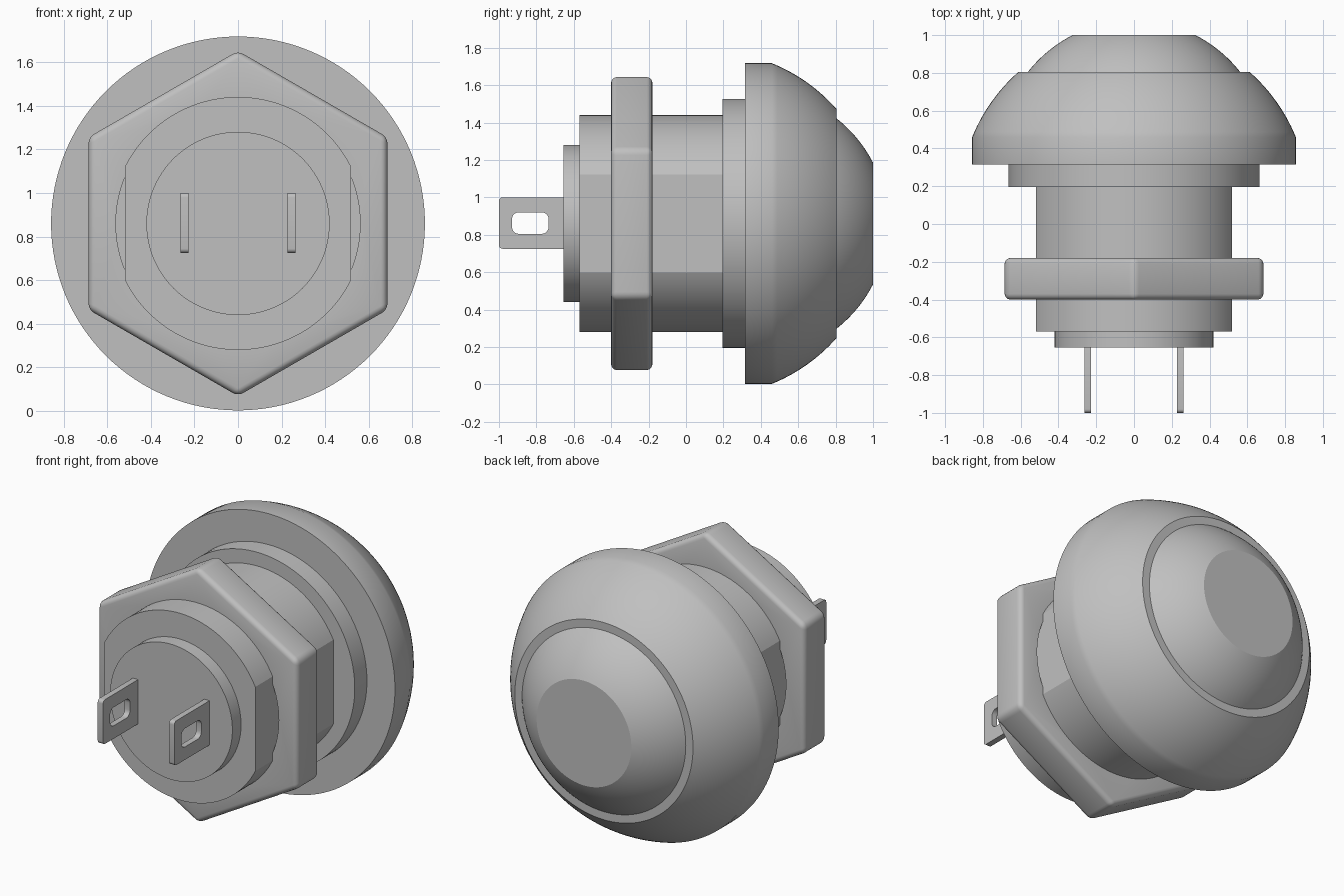
import bpy, bmesh
from math import sin, cos, pi, sqrt, acos, radians
from mathutils import Vector, Matrix

AXIS_Z = 0.86
SEGMENTS = 128

if "Cube" in bpy.data.objects:
    bpy.data.objects.remove(bpy.data.objects["Cube"], do_unlink=True)

grey = bpy.data.materials.new("plain grey")
grey.use_nodes = True
COLOUR = (0.527, 0.527, 0.527, 1)
grey.diffuse_color = COLOUR
grey.node_tree.nodes["Principled BSDF"].inputs["Base Color"].default_value = COLOUR


def finish(name, bm):
    bmesh.ops.remove_doubles(bm, verts=bm.verts, dist=1e-5)
    bmesh.ops.recalc_face_normals(bm, faces=bm.faces)
    mesh = bpy.data.meshes.new(name)
    bm.to_mesh(mesh)
    bm.free()
    mesh.materials.append(grey)
    obj = bpy.data.objects.new(name, mesh)
    bpy.context.collection.objects.link(obj)
    return obj


def lathe(name, profile):
    """Turn a closed (radius, y) profile around the long axis."""
    bm = bmesh.new()
    verts = [bm.verts.new((r, y, AXIS_Z)) for r, y in profile]
    edges = [bm.edges.new(pair) for pair in zip(verts, verts[1:])]
    bmesh.ops.spin(bm, geom=verts + edges, cent=(0, 0, AXIS_Z), axis=(0, 1, 0),
                   angle=2 * pi, steps=SEGMENTS, use_merge=True)
    return finish(name, bm)


def prism(name, points, depth, bevel=0):
    """Extrude a flat outline, optionally rounding every edge."""
    bm = bmesh.new()
    face = bm.faces.new([bm.verts.new(p) for p in points])
    moved = bmesh.ops.extrude_face_region(bm, geom=[face])["geom"]
    bmesh.ops.translate(bm, vec=depth, verts=[v for v in moved if isinstance(v, bmesh.types.BMVert)])
    bmesh.ops.recalc_face_normals(bm, faces=bm.faces)
    if bevel:
        bmesh.ops.bevel(bm, geom=bm.edges[:], offset=bevel, segments=4, profile=0.5, affect='EDGES')
    return finish(name, bm)


def cut(target, cutter):
    mod = target.modifiers.new("hole", 'BOOLEAN')
    mod.operation = 'DIFFERENCE'
    mod.solver = 'EXACT'
    mod.object = cutter
    bpy.context.view_layer.objects.active = target
    bpy.ops.object.modifier_apply(modifier=mod.name)
    bpy.data.objects.remove(cutter, do_unlink=True)


def arc_profile(r0, y0, r1, y1, steps=14):
    """Spherical arc centred on the axis through two (radius, y) points."""
    c = (y1 * y1 - y0 * y0 - r0 * r0 + r1 * r1) / (2 * (y1 - y0))
    size = sqrt(r0 * r0 + (y0 - c) ** 2)
    a0, a1 = acos((y0 - c) / size), acos((y1 - c) / size)
    angles = [a0 + (a1 - a0) * i / steps for i in range(steps + 1)]
    return [(size * sin(a), c + size * cos(a)) for a in angles]


def ring(radius, y, count, start=0.0):
    return [(radius * cos(start + 2 * pi * i / count), y,
             AXIS_Z + radius * sin(start + 2 * pi * i / count)) for i in range(count)]


def rounded_rect(x, y0, y1, z0, z1, r, steps=5):
    corners = [(y1 - r, z1 - r), (y0 + r, z1 - r), (y0 + r, z0 + r), (y1 - r, z0 + r)]
    return [(x, cy + r * cos(a), cz + r * sin(a))
            for k, (cy, cz) in enumerate(corners)
            for a in [(k + i / steps) * pi / 2 for i in range(steps + 1)]]


# Domed bezel, push button, collar and rear cap
parts = [
    lathe("domed_bezel", [(0, 0.315), (0.857, 0.315)]
          + arc_profile(0.857, 0.46, 0.612, 0.805) + [(0, 0.805)]),
    lathe("push_button", [(0, 0.78), (0.562, 0.78)]
          + arc_profile(0.562, 0.805, 0.325, 1.0) + [(0, 1.0)]),
    lathe("collar", [(0, 0.195), (0.665, 0.195), (0.665, 0.33), (0, 0.33)]),
    lathe("rear_cap", [(0, -0.655), (0.42, -0.655), (0.42, -0.55), (0, -0.55)]),
]

# Round body with a flat on each side
BODY_R, FLAT_X, STEPS = 0.58, 0.518, 48
a0 = acos(FLAT_X / BODY_R)
sweep = [a0 + (pi - 2 * a0) * i / STEPS for i in range(STEPS + 1)]
outline = [(BODY_R * cos(a), -0.57, AXIS_Z + BODY_R * sin(a))
           for a in sweep + [a + pi for a in sweep]]
parts.append(prism("body", outline, (0, 0.78, 0)))

# Hex nut with a round bore that leaves a gap beside the flats
nut = prism("hex_nut", ring(0.791, -0.4, 6, pi / 2), (0, 0.22, 0), bevel=0.03)
cut(nut, prism("bore", ring(0.56, -0.6, SEGMENTS), (0, 0.6, 0)))
parts.append(nut)

# Solder terminals with a slot
for side, x in (("right", -0.245), ("left", 0.245)):
    tab = prism(side + "_terminal", rounded_rect(x - 0.018, -1.0, -0.62, 0.725, 1.0, 0.02), (0.036, 0, 0))
    cut(tab, prism("slot", rounded_rect(x - 0.1, -0.93, -0.735, 0.805, 0.92, 0.035), (0.2, 0, 0)))
    parts.append(tab)

# Smooth shading with crisp edges
bpy.ops.object.select_all(action='DESELECT')
for obj in parts:
    obj.select_set(True)
bpy.context.view_layer.objects.active = parts[0]
bpy.ops.object.shade_smooth_by_angle(angle=radians(25))
